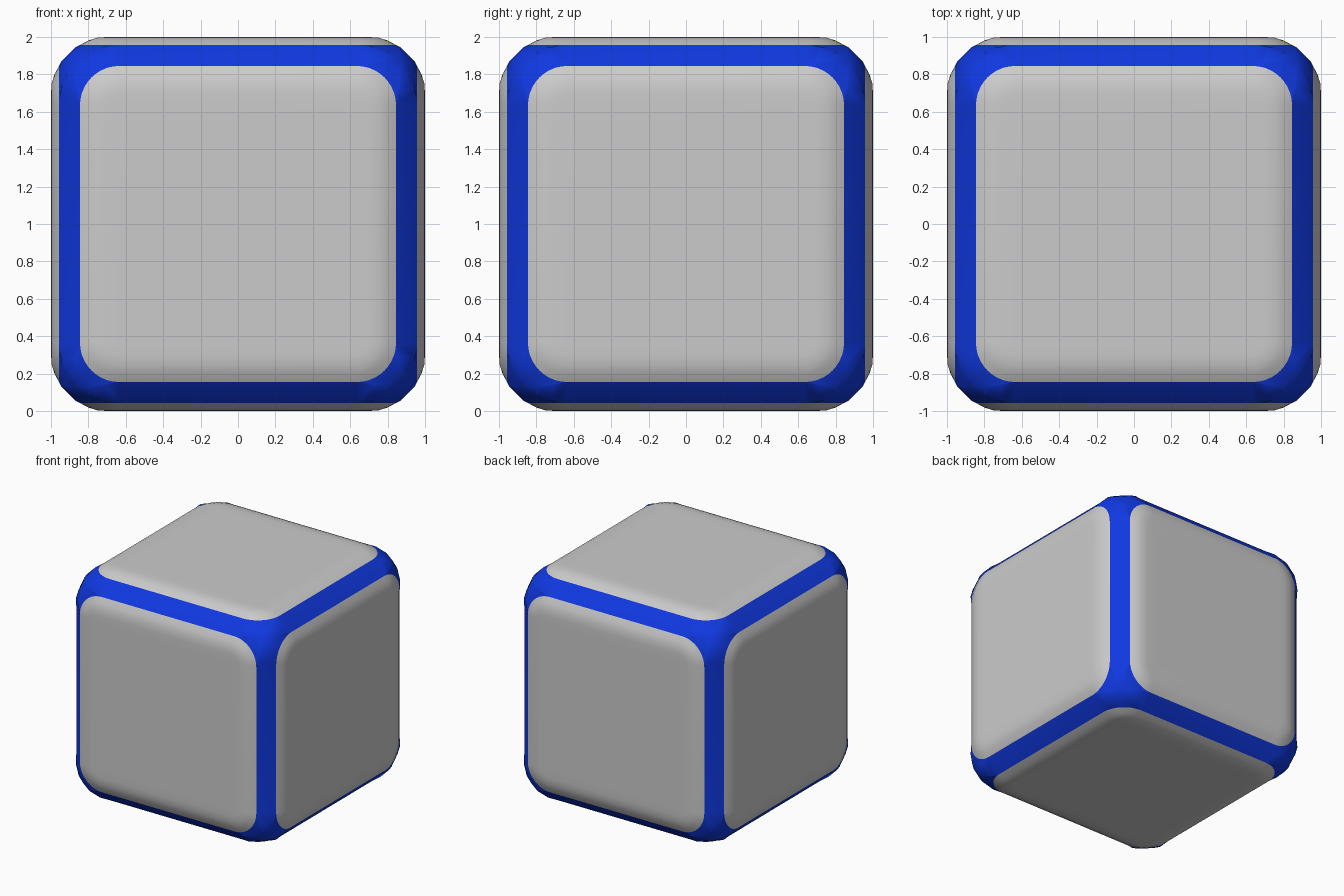
import bpy, bmesh, math
from mathutils import Vector

if "Cube" in bpy.data.objects:
    bpy.data.objects.remove(bpy.data.objects["Cube"])

C = 0.635            # where the straight edges end and the corners start
E, H = 0.845, 0.957  # panel edge: half width and height of its rim
N = 10               # segments per rounded corner
UP = Vector((0, 0, 1))


def finish(name, bm, color=None):
    bmesh.ops.remove_doubles(bm, verts=bm.verts, dist=1e-4)
    bmesh.ops.recalc_face_normals(bm, faces=bm.faces)
    bmesh.ops.translate(bm, verts=bm.verts, vec=UP)
    # every face should look away from the middle of the cube
    flip = [f for f in bm.faces if f.normal.dot(f.calc_center_median() - UP) < 0]
    if flip:
        bmesh.ops.reverse_faces(bm, faces=flip)
    for f in bm.faces:
        f.smooth = True
    me = bpy.data.meshes.new(name)
    bm.to_mesh(me)
    bm.free()
    ob = bpy.data.objects.new(name, me)
    bpy.context.collection.objects.link(ob)
    if color:
        mat = bpy.data.materials.new(name)
        mat.diffuse_color = color
        mat.use_nodes = True
        mat.node_tree.nodes["Principled BSDF"].inputs["Base Color"].default_value = mat.diffuse_color
        me.materials.append(mat)
    return ob


def place(axis, s, u, v, w):
    p = [0, 0, 0]
    p[axis], p[(axis + 1) % 3], p[(axis + 2) % 3] = s * w, s * u, v
    return Vector(p)


def ring(half, r):
    """Rounded square, corner centres at half - r."""
    c = half - r
    pts = []
    for k in range(4):
        for i in range(N + 1):
            t = math.pi / 2 * (k + i / N)
            cx = c if k in (0, 3) else -c
            cy = c if k < 2 else -c
            pts.append((cx + r * math.cos(t), cy + r * math.sin(t)))
    return pts


# Six grey panels, gently rolled down towards their rims
PROFILE = [(0.56, 0, 1.0), (C, 0, 1.0), (0.70, 0.065, 0.9995), (0.754, 0.119, 0.996),
           (0.80, 0.165, 0.981), (E, E - C, H)]
SIDES = {"right_panel": (0, 1), "left_panel": (0, -1), "back_panel": (1, 1),
         "front_panel": (1, -1), "top_panel": (2, 1), "bottom_panel": (2, -1)}
for name, (axis, s) in SIDES.items():
    bm = bmesh.new()
    rows = [[bm.verts.new(place(axis, s, u, v, h)) for u, v in ring(half, r)]
            for half, r, h in PROFILE]
    bm.faces.new(rows[0][N::N + 1])
    n = len(rows[0])
    for a, b in zip(rows, rows[1:]):
        for i in range(n):
            j = (i + 1) % n
            bm.faces.new((a[i], a[j], b[j], b[i]))
    finish(name, bm)

# Blue frame: twelve chamfer strips and eight rounded corners
bm = bmesh.new()
SIGNS = (-1, 1)
for axis in range(3):
    for s in SIGNS:
        for t in SIGNS:
            quad = []
            for a, u, v in ((-C, E, H), (C, E, H), (C, H, E), (-C, H, E)):
                p = [0, 0, 0]
                p[axis], p[(axis + 1) % 3], p[(axis + 2) % 3] = a, s * u, t * v
                quad.append(bm.verts.new(p))
            bm.faces.new(quad)

edge = []
for axis in (2, 1, 0):
    for i in range(N + 1):
        t = math.pi / 2 * i / N
        edge.append(place(axis, 1, C + (E - C) * math.cos(t), C + (E - C) * math.sin(t), H))
ball, radius = Vector((0.69,) * 3), 0.31
tip = Vector((1, 1, 1)).normalized() * radius


def bulge(p, f):
    d = p - ball
    return ball + d.lerp(tip, f).normalized() * (d.length * (1 - f) + radius * f)


corner = [[bulge(p, f) for p in edge] for f in (0, 0.33, 0.66)]
for sx in SIGNS:
    for sy in SIGNS:
        for sz in SIGNS:
            def vert(p):
                return bm.verts.new((p.x * sx, p.y * sy, p.z * sz))
            rows = [[vert(p) for p in row] for row in corner]
            mid = vert(ball + tip)
            n = len(edge)
            for i in range(n):
                j = (i + 1) % n
                for a, b in zip(rows, rows[1:]):
                    bm.faces.new((a[i], a[j], b[j], b[i]))
                bm.faces.new((rows[-1][i], rows[-1][j], mid))
finish("edge_frame", bm, (0.005, 0.04, 0.75, 1))
